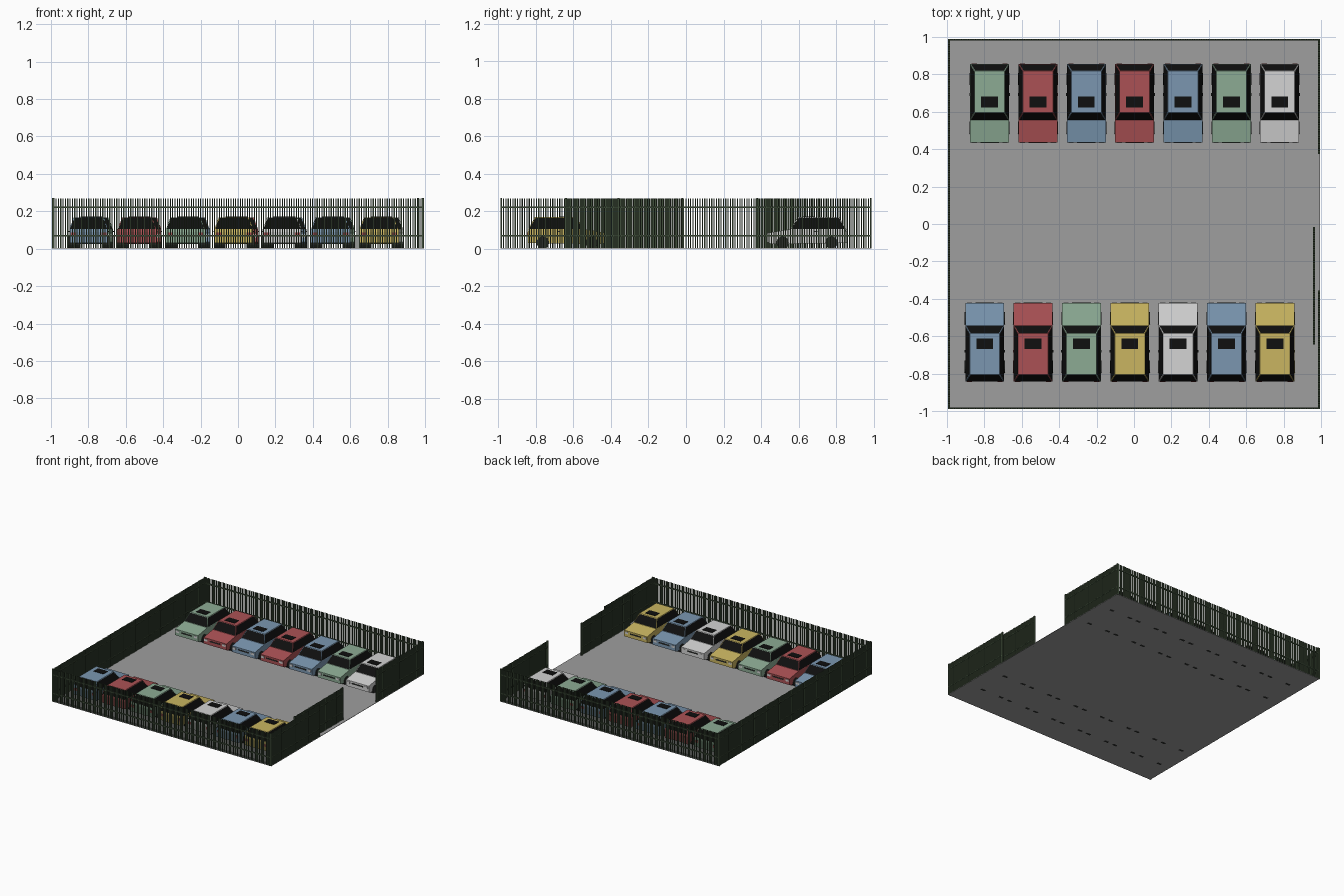
import bpy, bmesh, math
from mathutils import Matrix, Vector

if "Cube" in bpy.data.objects:
    bpy.data.objects.remove(bpy.data.objects["Cube"])


def mat(name, r, g, b):
    m = bpy.data.materials.new(name)
    lin = [c / 12.92 if c < 0.04 else ((c + 0.055) / 1.055) ** 2.4 for c in (r, g, b)]
    m.diffuse_color = (*lin, 1)
    m.use_nodes = True
    m.node_tree.nodes["Principled BSDF"].inputs["Base Color"].default_value = m.diffuse_color
    return m


GREEN = mat("sage_green_paint", 0.55, 0.67, 0.58)
RED = mat("red_paint", 0.67, 0.32, 0.33)
BLUE = mat("blue_paint", 0.48, 0.59, 0.69)
YELLOW = mat("yellow_paint", 0.79, 0.71, 0.38)
WHITE = mat("white_paint", 0.83, 0.83, 0.83)
BLACK = mat("black_glass", 0.06, 0.06, 0.06)
TYRE = mat("dark_tyre", 0.17, 0.18, 0.17)
GREY = mat("grey_asphalt", 0.62, 0.62, 0.62)
FENCE = mat("dark_green_fence", 0.25, 0.31, 0.23)


def box(bm, lo, hi, index=0):
    lo, hi = Vector(lo), Vector(hi)
    m = Matrix.Translation((lo + hi) / 2) @ Matrix.Diagonal((*(hi - lo), 1))
    for v in bmesh.ops.create_cube(bm, size=1, matrix=m)["verts"]:
        for f in v.link_faces:
            f.material_index = index


def finish(bm, name, mats, matrix=None):
    bmesh.ops.recalc_face_normals(bm, faces=bm.faces)
    me = bpy.data.meshes.new(name)
    bm.to_mesh(me)
    bm.free()
    for m in mats:
        me.materials.append(m)
    ob = bpy.data.objects.new(name, me)
    if matrix:
        ob.matrix_world = matrix
    bpy.context.collection.objects.link(ob)
    return ob


# Parking lot surface
bm = bmesh.new()
box(bm, (-0.99, -0.99, 0.002), (0.995, 0.99, 0.005))
finish(bm, "parking_lot", [GREY])


# Fence runs: dense pickets, two rails, end posts
def fence(name, a, b, step=0.0125, w=0.0058):
    bm = bmesh.new()
    a, b = Vector((*a, 0)), Vector((*b, 0))
    length = (b - a).length
    n = round(length / step)
    h = w / 2
    for i in range(n + 1):
        p = a.lerp(b, i / n)
        box(bm, (p.x - h, p.y - h, 0.004), (p.x + h, p.y + h, 0.268))
    r = 0.005
    for z in (0.07, 0.222):
        box(bm, (a.x - r, a.y - r, z - 0.004), (b.x + r, b.y + r, z + 0.004))
    for p in (a, b):
        box(bm, (p.x - r, p.y - r, 0.002), (p.x + r, p.y + r, 0.27))
    finish(bm, name, [FENCE])


fence("front_fence", (-0.985, -0.985), (0.985, -0.985))
fence("back_fence", (-0.985, 0.985), (0.985, 0.985))
fence("left_fence", (-0.99, -0.985), (-0.99, 0.985))
fence("right_fence_front", (0.99, -0.985), (0.99, -0.36))
fence("right_fence_back", (0.99, 0.38), (0.99, 0.985))
fence("sliding_gate", (0.962, -0.64), (0.962, -0.02))


# Lower car body: side profile extruded across the width (nose at -y)
def car_body(paint, mx):
    bm = bmesh.new()
    prof = [(-0.21, 0.035), (-0.21, 0.085), (-0.09, 0.104), (0.205, 0.104),
            (0.21, 0.09), (0.21, 0.03), (-0.19, 0.025)]
    f = bm.faces.new([bm.verts.new((-0.104, y, z)) for y, z in prof])
    ext = bmesh.ops.extrude_face_region(bm, geom=[f])["geom"]
    bmesh.ops.translate(bm, vec=(0.208, 0, 0),
                        verts=[e for e in ext if isinstance(e, bmesh.types.BMVert)])
    finish(bm, "car_body", [paint], mx)


# Tapered cabin with inset windows on the four sloping sides
def car_cabin(paint, mx):
    bm = bmesh.new()
    low = [(-0.104, -0.09), (0.104, -0.09), (0.104, 0.21), (-0.104, 0.21)]
    top = [(-0.08, -0.048), (0.08, -0.048), (0.08, 0.172), (-0.08, 0.172)]
    lv = [bm.verts.new((x, y, 0.103)) for x, y in low]
    tv = [bm.verts.new((x, y, 0.168)) for x, y in top]
    sides = [bm.faces.new((lv[i], lv[(i + 1) % 4], tv[(i + 1) % 4], tv[i])) for i in range(4)]
    bm.faces.new(tv)
    bm.normal_update()
    bmesh.ops.inset_individual(bm, faces=sides, thickness=0.006)
    for f in sides:
        f.material_index = 1
    # sunroof plate
    box(bm, (-0.045, -0.022, 0.166), (0.045, 0.036, 0.171), 1)
    finish(bm, "car_cabin", [paint, BLACK], mx)


# Four wheels
def car_wheels(mx):
    bm = bmesh.new()
    for sx in (-1, 1):
        for y in (-0.13, 0.13):
            m = Matrix.Translation((sx * 0.088, y, 0.033)) @ Matrix.Rotation(math.pi / 2, 4, "Y")
            bmesh.ops.create_cone(bm, cap_ends=True, segments=16, radius1=0.033,
                                  radius2=0.033, depth=0.038, matrix=m)
    finish(bm, "car_wheels", [TYRE], mx)


# Headlights, grille, tail lights and door handles as thin plates
def car_trim(mx):
    bm = bmesh.new()
    for s in (-1, 1):
        x0, x1 = sorted((s * 0.068, s * 0.096))
        box(bm, (x0, -0.213, 0.06), (x1, -0.208, 0.076), 0)
        box(bm, (x0, 0.208, 0.066), (x1, 0.213, 0.086), 1)
        h0, h1 = sorted((s * 0.102, s * 0.108))
        box(bm, (h0, 0.04, 0.09), (h1, 0.055, 0.095), 2)
    box(bm, (-0.05, -0.2125, 0.062), (0.05, -0.208, 0.072), 2)
    finish(bm, "car_trim", [WHITE, RED, TYRE], mx)


def car(x, y, turn, paint):
    mx = Matrix.Translation((x, y, 0)) @ Matrix.Rotation(turn, 4, "Z")
    car_body(paint, mx)
    car_cabin(paint, mx)
    car_wheels(mx)
    car_trim(mx)


# Two rows of parked cars facing the middle
for i, p in enumerate((GREEN, RED, BLUE, RED, BLUE, GREEN, WHITE)):
    car(-0.772 + i * 0.2585, 0.645, 0, p)
for i, p in enumerate((BLUE, RED, GREEN, YELLOW, WHITE, BLUE, YELLOW)):
    car(-0.798 + i * 0.2585, -0.633, math.pi, p)
